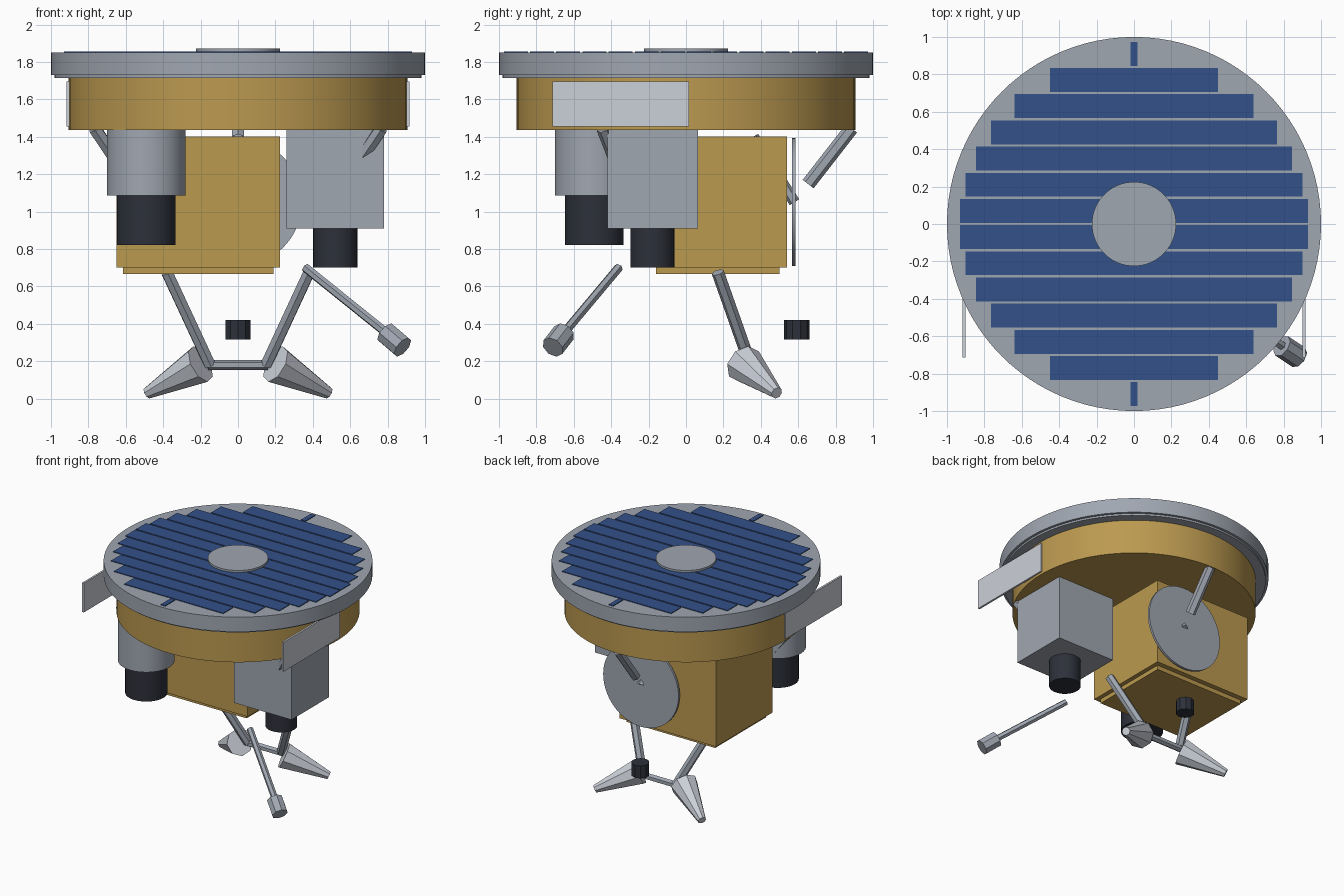
import bpy
import bmesh
from math import cos, sin, radians
from mathutils import Matrix, Vector

cube = bpy.data.objects.get("Cube")
if cube:
    bpy.data.objects.remove(cube, do_unlink=True)


def material(name, rgb):
    mat = bpy.data.materials.new(name)
    mat.use_nodes = True
    mat.diffuse_color = (*rgb, 1)
    mat.node_tree.nodes["Principled BSDF"].inputs["Base Color"].default_value = (*rgb, 1)
    return mat


GREY = material("metal grey", (0.35, 0.385, 0.44))
LIGHT = material("light silver", (0.6, 0.63, 0.69))
GOLD = material("gold foil", (0.5, 0.32, 0.08))
BLUE = material("solar blue", (0.032, 0.082, 0.25))
DARK = material("dark lens", (0.026, 0.03, 0.042))


def finish(name, bm, mat, smooth=False):
    mesh = bpy.data.meshes.new(name)
    bm.to_mesh(mesh)
    bm.free()
    mesh.materials.append(mat)
    obj = bpy.data.objects.new(name, mesh)
    bpy.context.collection.objects.link(obj)
    if smooth:
        bpy.ops.object.select_all(action="DESELECT")
        obj.select_set(True)
        bpy.context.view_layer.objects.active = obj
        bpy.ops.object.shade_smooth_by_angle(angle=radians(30))
    return obj


def add_box(bm, low, high):
    low, high = Vector(low), Vector(high)
    size = Matrix.Diagonal((high - low).to_4d())
    size[3][3] = 1
    bmesh.ops.create_cube(bm, size=1, matrix=Matrix.Translation((low + high) / 2) @ size)


def box(name, low, high, mat):
    bm = bmesh.new()
    add_box(bm, low, high)
    return finish(name, bm, mat)


def rod(name, start, end, radius, mat, sides=6, end_radius=None):
    """Cylinder or cone frustum between two points."""
    start, end = Vector(start), Vector(end)
    axis = end - start
    turn = axis.to_track_quat("Z", "Y").to_matrix().to_4x4()
    bm = bmesh.new()
    bmesh.ops.create_cone(
        bm, cap_ends=True, segments=sides, radius1=radius,
        radius2=radius if end_radius is None else end_radius,
        depth=axis.length, matrix=Matrix.Translation((start + end) / 2) @ turn)
    return finish(name, bm, mat, sides > 12)


def drum(name, x, y, bottom, top, radius, mat, sides=64):
    return rod(name, (x, y, bottom), (x, y, top), radius, mat, sides)


# Round upper body
drum("top_disc", 0, 0, 1.73, 1.85, 1.0, GREY, 96)
drum("disc_lip", 0, 0, 1.715, 1.73, 0.98, GREY, 96)
drum("foil_drum", 0, 0, 1.435, 1.715, 0.905, GOLD, 96)
drum("top_hub", 0, 0, 1.85, 1.872, 0.225, GREY)

# Solar strips, mirrored front to back
bm = bmesh.new()
for row, half in enumerate((0.93, 0.9, 0.845, 0.765, 0.64, 0.45, 0.02)):
    for side in (-1, 1):
        y = side * (0.07 + 0.14 * row)
        add_box(bm, (-half, y - 0.064, 1.849), (half, y + 0.064, 1.856))
finish("solar_strips", bm, BLUE)

# Side plates on the drum
for side, label in ((1, "left"), (-1, "right")):
    x = side * 0.908
    box(label + "_side_plate", (x - 0.008, -0.715, 1.455), (x + 0.008, 0.015, 1.695), LIGHT)

# Foil instrument box with bottom plate
box("foil_box", (-0.65, -0.195, 0.7), (0.225, 0.54, 1.4), GOLD)
box("foil_bottom_plate", (-0.615, -0.16, 0.665), (0.19, 0.5, 0.7), GOLD)

# Camera instruments
drum("camera_barrel", -0.49, -0.49, 1.085, 1.45, 0.21, GREY)
drum("camera_lens", -0.49, -0.49, 0.82, 1.085, 0.157, DARK, 48)
box("sensor_box", (0.26, -0.42, 0.91), (0.78, 0.065, 1.437), GREY)
drum("sensor_lens", 0.52, -0.18, 0.7, 0.91, 0.118, DARK, 32)

# Dish on the back with its feed rod
rod("dish", (0, 0.568, 1.05), (0, 0.586, 1.05), 0.342, GREY, 64)
rod("dish_feed", (0, 0.36, 1.4), (0, 0.58, 1.05), 0.03, GREY)

# Three slanted booms under the drum
for number, degrees in enumerate((90, 210, 330), 1):
    out = Vector((cos(radians(degrees)), sin(radians(degrees)), 0))
    rod(f"boom_{number}", out * 0.653 + Vector((0, 0, 1.147)),
        out * 0.885 + Vector((0, 0, 1.445)), 0.037, GREY)

# Lower legs with cone nozzles
for side, label in ((1, "left"), (-1, "right")):
    rod(label + "_leg", (side * 0.38, 0.17, 0.675), (side * 0.15, 0.345, 0.18), 0.034, GREY)
    rod(label + "_cone", (side * 0.2, 0.31, 0.185), (side * 0.485, 0.485, 0.03),
        0.105, LIGHT, 8, 0.032)
rod("cross_bar", (-0.16, 0.345, 0.18), (0.16, 0.345, 0.18), 0.027, GREY)
drum("small_thruster", 0, 0.592, 0.317, 0.42, 0.069, DARK, 10)

# Probe arm
rod("probe_arm", (0.36, -0.36, 0.7), (0.82, -0.67, 0.33), 0.025, GREY)
rod("probe_head", (0.79, -0.652, 0.352), (0.88, -0.712, 0.275), 0.062, GREY, 8)
